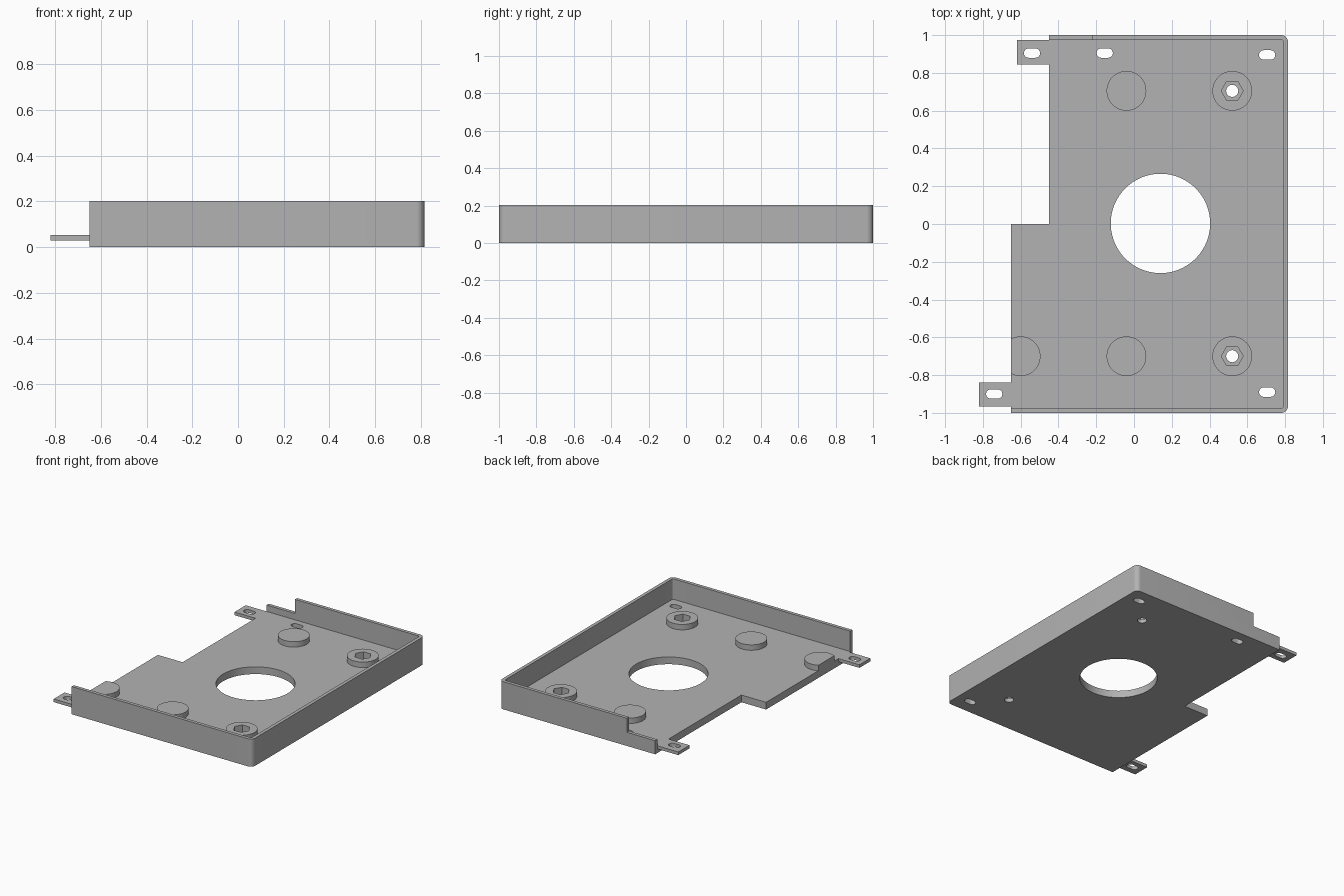
import bpy, bmesh
from math import sin, cos, pi, acos

cube = bpy.data.objects.get("Cube")
if cube:
    bpy.data.objects.remove(cube, do_unlink=True)

grey = bpy.data.materials.new("plain grey")
grey.use_nodes = True
colour = (0.45, 0.45, 0.45, 1)
grey.diffuse_color = colour
grey.node_tree.nodes["Principled BSDF"].inputs["Base Color"].default_value = colour

FLOOR, TOP = 0.053, 0.203
POCKET, BOSS_TOP = 0.027, 0.093
LEFT, NOTCH, RIGHT = -0.65, -0.45, 0.815


def arc(x, y, r, start, end, n):
    return [(x + r * cos(start + (end - start) * i / n),
             y + r * sin(start + (end - start) * i / n)) for i in range(n + 1)]


def circle(x, y, r, n=48):
    return arc(x, y, r, 0, 2 * pi, n)[:-1]


def slot(x, y, half=0.018, r=0.025):
    return arc(x + half, y, r, -pi / 2, pi / 2, 12) + arc(x - half, y, r, pi / 2, 1.5 * pi, 12)


def rounded_right(x, y, r):
    """Right-hand end of an outline, from front corner to back corner."""
    return arc(x - r, -y + r, r, -pi / 2, 0, 8) + arc(x - r, y - r, r, 0, pi / 2, 8)


def box(x0, x1, y0, y1):
    return [(x0, y0), (x1, y0), (x1, y1), (x0, y1)]


def prism(name, outline, z0, z1):
    bm = bmesh.new()
    face = bm.faces.new([bm.verts.new((x, y, z0)) for x, y in outline])
    up = bmesh.ops.extrude_face_region(bm, geom=[face])["geom"]
    bmesh.ops.translate(bm, vec=(0, 0, z1 - z0),
                        verts=[v for v in up if isinstance(v, bmesh.types.BMVert)])
    bmesh.ops.recalc_face_normals(bm, faces=bm.faces)
    mesh = bpy.data.meshes.new(name)
    bm.to_mesh(mesh)
    bm.free()
    mesh.materials.append(grey)
    obj = bpy.data.objects.new(name, mesh)
    bpy.context.collection.objects.link(obj)
    return obj


def select(obj):
    bpy.ops.object.select_all(action='DESELECT')
    obj.select_set(True)
    bpy.context.view_layer.objects.active = obj


def cut(obj, outline, z0=-0.1, z1=0.4):
    cutter = prism("cutter", outline, z0, z1)
    cutter.hide_render = True
    mod = obj.modifiers.new("cut", 'BOOLEAN')
    mod.operation, mod.solver, mod.object = 'DIFFERENCE', 'EXACT', cutter
    select(obj)
    bpy.ops.object.modifier_apply(modifier=mod.name)
    bpy.data.objects.remove(cutter, do_unlink=True)


def finish(obj):
    select(obj)
    bpy.ops.object.shade_smooth_by_angle(angle=pi / 6)


# Tray: solid block with the back left notch, hollowed to leave floor and three walls
tray = prism("tray", [(LEFT, -1)] + rounded_right(RIGHT, 1, 0.035)
             + [(NOTCH, 1), (NOTCH, 0), (LEFT, 0)], 0, TOP)
cut(tray, [(-1, -0.975)] + rounded_right(RIGHT - 0.025, 0.975, 0.01) + [(-1, 0.975)], FLOOR)
# Lowered end of the back wall
cut(tray, box(-0.6, -0.22, 0.9, 1.1), 0.1)
# Large round opening and mounting slots
cut(tray, circle(0.14, 0.003, 0.263, 96))
for x, y in [(-0.155, 0.905), (0.705, 0.895), (0.705, -0.89)]:
    cut(tray, slot(x, y))

# Bosses: plain pads, and nut seats with hexagonal pockets and bores
for side, y in (("back", 0.705), ("front", -0.70)):
    finish(prism(side + "_pad", circle(-0.04, y, 0.105), FLOOR, BOSS_TOP))
    seat = prism(side + "_nut_seat", circle(0.52, y, 0.105), FLOOR, BOSS_TOP)
    hexagon = circle(0.52, y, 0.058, 6)
    cut(seat, hexagon)
    cut(tray, hexagon, POCKET)
    cut(tray, circle(0.52, y, 0.032, 32))
    finish(seat)
# Pad trimmed flush with the left edge
trim = acos((LEFT + 0.6) / 0.105)
finish(prism("trimmed_pad", arc(-0.6, -0.70, 0.105, -trim, trim, 36), FLOOR, BOSS_TOP))
finish(tray)

# Slotted side tabs, flush with the top of the floor
for name, x1, y0, y1, hole in (("back_tab", NOTCH, 0.845, 0.975, (-0.54, 0.905)),
                               ("front_tab", LEFT, -0.965, -0.84, (-0.74, -0.90))):
    tab = prism(name, box(x1 - 0.17, x1, y0, y1), 0.03, FLOOR)
    cut(tab, slot(*hole))
    finish(tab)
